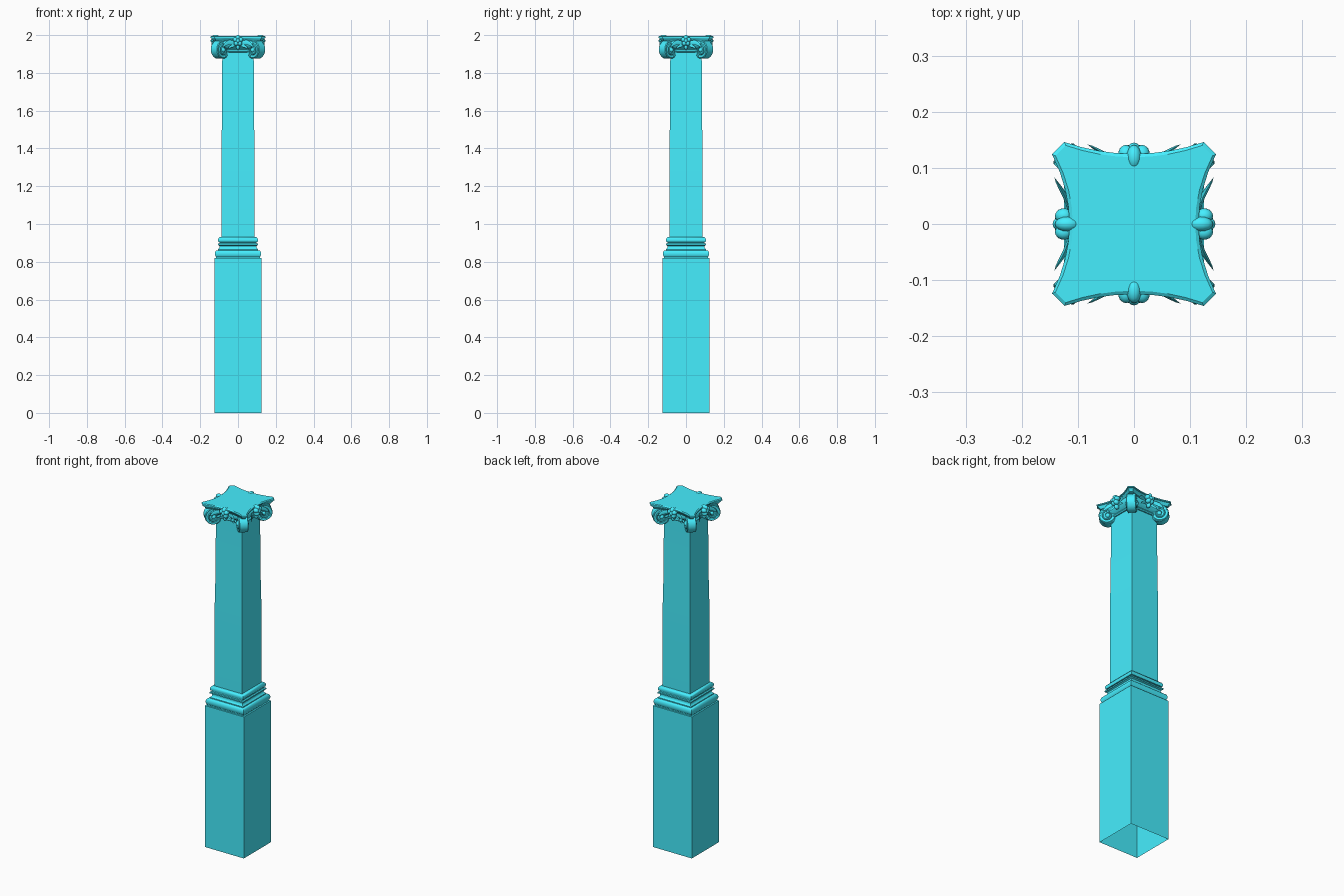
import bpy, bmesh, math
from mathutils import Vector, Matrix

if "Cube" in bpy.data.objects:
    bpy.data.objects.remove(bpy.data.objects["Cube"])

paint = bpy.data.materials.new("cyan_paint")
paint.diffuse_color = (0.06, 0.86, 1.0, 1)
paint.use_nodes = True
paint.node_tree.nodes["Principled BSDF"].inputs["Base Color"].default_value = paint.diffuse_color


def finish(bm, name, angle=None):
    bmesh.ops.recalc_face_normals(bm, faces=bm.faces)
    me = bpy.data.meshes.new(name)
    bm.to_mesh(me)
    bm.free()
    me.materials.append(paint)
    ob = bpy.data.objects.new(name, me)
    bpy.context.collection.objects.link(ob)
    if angle:
        bpy.ops.object.select_all(action='DESELECT')
        ob.select_set(True)
        bpy.context.view_layer.objects.active = ob
        bpy.ops.object.shade_smooth_by_angle(angle=math.radians(angle))
    return ob


def loft(bm, rings, start=False, end=False):
    vs = [[bm.verts.new(p) for p in r] for r in rings]
    n = len(vs[0])
    for a, b in zip(vs, vs[1:]):
        for i in range(n):
            j = (i + 1) % n
            bm.faces.new((a[i], a[j], b[j], b[i]))
    if start:
        bm.faces.new(vs[0][::-1])
    if end:
        bm.faces.new(vs[-1])


def square_loft(name, profile, start=False, end=False, angle=None):
    bm = bmesh.new()
    loft(bm, [[(x * h, y * h, z) for x, y in ((-1, -1), (1, -1), (1, 1), (-1, 1))]
              for h, z in profile], start, end)
    return finish(bm, name, angle)


# Pedestal (open underneath), base moulding and tapered shaft
square_loft("pedestal", [(0.125, 0), (0.125, 0.82)], end=True)
square_loft("base_moulding", [
    (0.116, 0.82), (0.116, 0.826), (0.119, 0.829), (0.122, 0.838), (0.122, 0.847),
    (0.119, 0.856), (0.114, 0.86), (0.106, 0.861), (0.106, 0.866), (0.1, 0.871),
    (0.097, 0.877), (0.098, 0.884), (0.104, 0.888), (0.107, 0.889), (0.107, 0.896),
    (0.098, 0.897), (0.098, 0.903), (0.103, 0.905), (0.106, 0.912), (0.105, 0.921),
    (0.101, 0.928), (0.097, 0.93), (0.085, 0.93)], angle=40)
square_loft("shaft", [(0.088, 0.928), (0.088, 1.4), (0.086, 1.5), (0.083, 1.92)], angle=40)

# Capital neck: bead and flaring echinus
square_loft("echinus", [
    (0.08, 1.908), (0.088, 1.91), (0.091, 1.916), (0.088, 1.922), (0.086, 1.925),
    (0.092, 1.93), (0.104, 1.94), (0.11, 1.952), (0.109, 1.963), (0.102, 1.972)], angle=40)


# Abacus: concave sides and cut corners, front and back slightly shallower
def abacus_ring(inset, z):
    pts = []
    for k in range(4):
        rot = Matrix.Rotation(k * math.pi / 2, 3, 'Z')
        mid = 0.125 if k % 2 == 0 else 0.115
        for i in range(9):
            t = -1 + i / 4
            pts.append(rot @ Vector((t * (0.124 - inset * 0.4),
                                     -(mid + (0.146 - mid) * abs(t) ** 2) + inset, z)))
    return pts


bm = bmesh.new()
loft(bm, [abacus_ring(i, z) for i, z in (
    (0.016, 1.968), (0.012, 1.976), (0.006, 1.981), (0.005, 1.984),
    (0, 1.986), (0, 1.992), (0.006, 1.996))], True, True)
finish(bm, "abacus", 30)


# Corner volutes: spiral scroll band around a core with a raised eye
def volute(name, ang):
    c, zc = 0.133, 1.921
    rot = Matrix.Rotation(ang, 3, 'Z')

    def place(u, v, z):
        return rot @ Vector((c + u, v, zc + z))

    bm = bmesh.new()
    # band leading from the capital centre to the top of the scroll
    rings = [[place(u, v, z) for v, z in (
        (-0.022, 0.05), (0.022, 0.05), (0.024, 0.046), (0.022, 0.04),
        (-0.022, 0.04), (-0.024, 0.046))] for u in (-0.09, -0.045)]
    n = 54
    for i in range(n + 1):
        f = i / n
        th = math.pi / 2 - f * 2.25 * math.tau
        r = 0.052 - 0.039 * f
        w = 0.025 + 0.005 * f
        t = 0.009 - 0.003 * f
        rings.append([place(math.cos(th) * q, v, math.sin(th) * q) for q, v in (
            (r, -w * 0.85), (r, w * 0.85), (r - t * 0.4, w), (r - t, w * 0.9),
            (r - t, -w * 0.9), (r - t * 0.4, -w))])
    loft(bm, rings, True, True)
    half = [(0.046, 0.02), (0.012, 0.023), (0.011, 0.029), (0.007, 0.033), (0.001, 0.034)]
    core = [(r, -v) for r, v in half[::-1]] + half
    loft(bm, [[place(r * math.cos(a * math.tau / 24), v, r * math.sin(a * math.tau / 24))
               for a in range(24)] for r, v in core], True, True)
    finish(bm, name, 40)


for k in range(4):
    volute(f"volute_{k + 1}", math.radians(45 + 90 * k))


# Flower at the middle of each side
def flower(name, rot):
    bm = bmesh.new()

    def ball(loc, scale, spin=0):
        m = (rot.to_4x4() @ Matrix.Translation(loc) @ Matrix.Rotation(spin, 4, 'Y')
             @ Matrix.Diagonal((*scale, 1)))
        bmesh.ops.create_uvsphere(bm, u_segments=14, v_segments=8, radius=1, matrix=m)

    zc = 1.97
    ball((0, -0.131, zc), (0.012, 0.014, 0.012))
    for i in range(5):
        a = math.pi / 2 + i * math.tau / 5
        deep = 0.022 if i == 0 else 0.016
        ball((0.015 * math.cos(a), -0.141 + deep, zc + 0.017 * math.sin(a)),
             (0.014, deep, 0.013), -a)
    ball((0, -0.116, zc - 0.034), (0.01, 0.014, 0.014))
    finish(bm, name, 50)


# Curling leaves between flower and volutes
def leaves(name, rot):
    bm = bmesh.new()
    upper = [(0.014, 0.112, 1.955, 0.007), (0.03, 0.117, 1.962, 0.010),
             (0.046, 0.122, 1.962, 0.012), (0.06, 0.129, 1.957, 0.012),
             (0.072, 0.136, 1.948, 0.009), (0.082, 0.141, 1.938, 0.002)]
    lower = [(0.012, 0.11, 1.945, 0.005), (0.03, 0.115, 1.943, 0.008),
             (0.046, 0.121, 1.936, 0.006), (0.056, 0.124, 1.925, 0.001)]
    for s in (-1, 1):
        for path in (upper, lower):
            loft(bm, [[rot @ Vector(p) for p in (
                (s * x, -y, z + w), (s * (x + 0.002), -y - w * 0.4, z),
                (s * x, -y, z - w), (s * (x - 0.003), -y + w * 0.6, z))]
                for x, y, z, w in path], True, True)
    finish(bm, name, 60)


for k, side in enumerate(("front", "right", "back", "left")):
    r = Matrix.Rotation(k * math.pi / 2, 3, 'Z')
    flower(f"flower_{side}", r)
    leaves(f"leaves_{side}", r)
